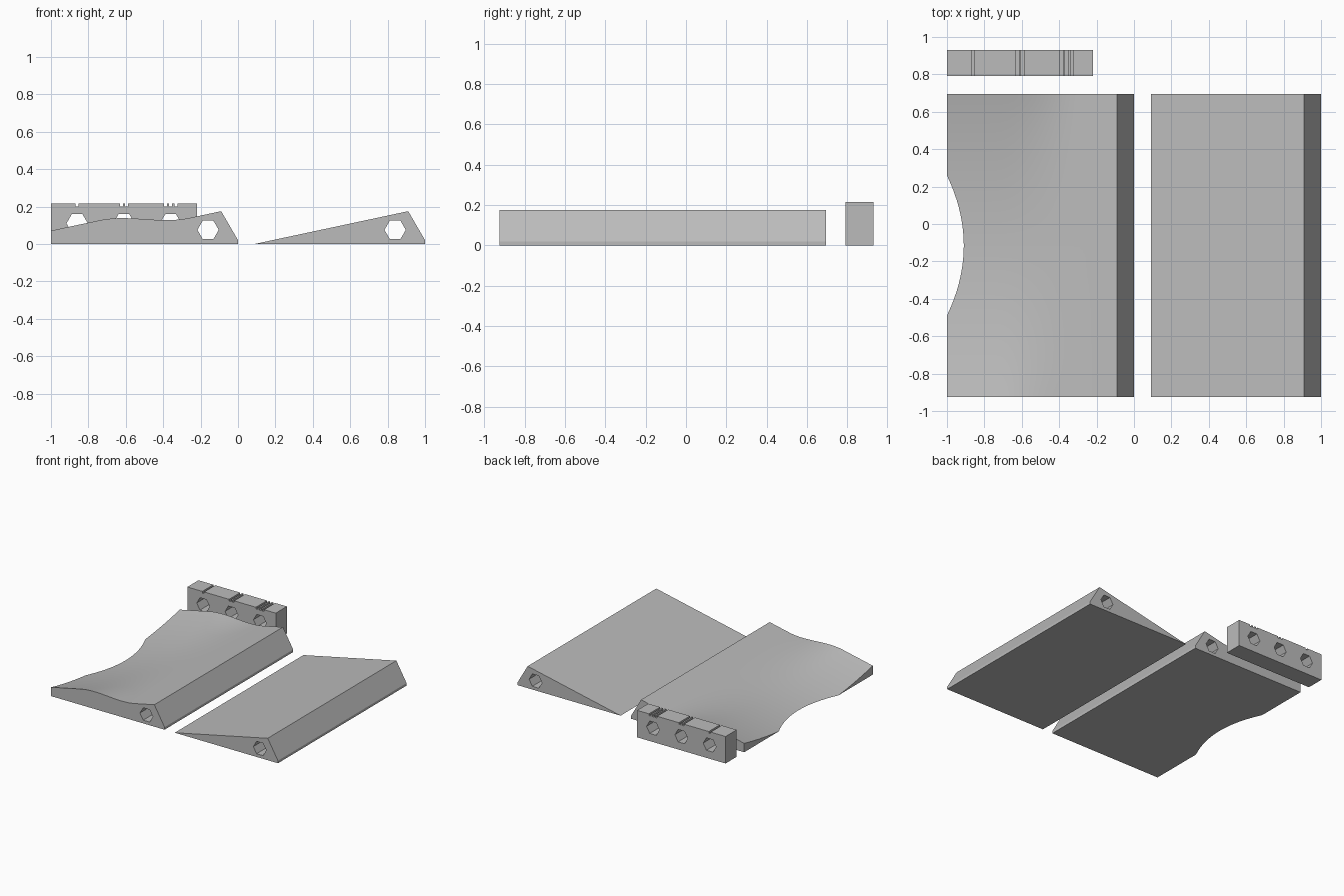
import bpy, bmesh, math
from mathutils import Vector

cube = bpy.data.objects.get("Cube")
if cube:
    bpy.data.objects.remove(cube, do_unlink=True)

grey = bpy.data.materials.new("plain grey")
grey.use_nodes = True
grey.diffuse_color = (0.5, 0.5, 0.5, 1)
grey.node_tree.nodes["Principled BSDF"].inputs["Base Color"].default_value = grey.diffuse_color

FRONT, BACK = -0.925, 0.695
MID = (FRONT + BACK) / 2
HALF = (BACK - FRONT) / 2
HOLE_R = 0.057


def finish(name, bm):
    bmesh.ops.recalc_face_normals(bm, faces=bm.faces)
    mesh = bpy.data.meshes.new(name)
    bm.to_mesh(mesh)
    bm.free()
    mesh.materials.append(grey)
    obj = bpy.data.objects.new(name, mesh)
    bpy.context.collection.objects.link(obj)
    return obj


def prism(name, profile, y0, y1):
    """Extrude an x-z outline along y."""
    bm = bmesh.new()
    face = bm.faces.new([bm.verts.new((x, y0, z)) for x, z in profile])
    moved = bmesh.ops.extrude_face_region(bm, geom=[face])["geom"]
    verts = [v for v in moved if isinstance(v, bmesh.types.BMVert)]
    bmesh.ops.translate(bm, verts=verts, vec=(0, y1 - y0, 0))
    return finish(name, bm)


def bore(obj, x, z, y0, y1):
    """Cut a hexagonal channel right through along y."""
    ring = [(x + HOLE_R * math.cos(math.pi * k / 3), z + HOLE_R * math.sin(math.pi * k / 3))
            for k in range(6)]
    cutter = prism("hex_cutter", ring, y0 - 0.05, y1 + 0.05)
    cutter.hide_render = True
    mod = obj.modifiers.new("bore", 'BOOLEAN')
    mod.operation, mod.solver, mod.object = 'DIFFERENCE', 'EXACT', cutter
    bpy.context.view_layer.objects.active = obj
    bpy.ops.object.modifier_apply(modifier=mod.name)
    bpy.data.objects.remove(cutter, do_unlink=True)


# Plain wedge
wedge = prism("plain_wedge", [(0.09, 0), (1, 0), (1, 0.02), (0.91, 0.175)], FRONT, BACK)
bore(wedge, 0.84, 0.075, FRONT, BACK)


# Contoured wedge: same slope, with the two ends swelling up
def swell(x):
    t = min(max((x + 0.74) / 0.48, 0), 1)
    return 0.09 * (1 - t * t * (3 - 2 * t))


def height(x, y):
    return 0.2134 * (x + 0.91) + swell(x) * ((y - MID) / HALF) ** 2


NX, NY = 28, 40
bm = bmesh.new()
rows = []
for j in range(NY + 1):
    y = FRONT + (BACK - FRONT) * j / NY
    xs = [-1 + 0.91 * i / NX for i in range(NX + 1)]
    row = [(x, y, height(x, y)) for x in xs]
    row += [(0, y, 0.02), (0, y, -0.1), (-1, y, -0.1)]
    rows.append([bm.verts.new(p) for p in row])
n = len(rows[0])
for a, b in zip(rows, rows[1:]):
    for i in range(n):
        k = (i + 1) % n
        bm.faces.new((a[i], a[k], b[k], b[i]))
bm.faces.new(rows[0])
bm.faces.new(rows[-1])
# Trim level with the ground and close the underside
cut = bmesh.ops.bisect_plane(bm, geom=bm.verts[:] + bm.edges[:] + bm.faces[:],
                             plane_co=Vector((0, 0, 0)), plane_no=Vector((0, 0, 1)),
                             clear_inner=True)["geom_cut"]
rim = [e for e in bm.edges if e.is_boundary]
bmesh.ops.contextual_create(bm, geom=rim)
contoured = finish("contoured_wedge", bm)
bore(contoured, -0.16, 0.075, FRONT, BACK)

# Small block with one, two and three tally grooves along the top
TOP, GROOVE, PITCH = 0.215, 0.016, 0.028
centres = [-0.86, -0.61, -0.36]
outline = [(-0.22, 0), (-1, 0), (-1, TOP)]
for count, c in enumerate(centres, 1):
    for k in range(count):
        g = c + (k - (count - 1) / 2) * PITCH
        l, r = g - GROOVE / 2, g + GROOVE / 2
        outline += [(l, TOP), (l, TOP - 0.014), (r, TOP - 0.014), (r, TOP)]
outline.append((-0.22, TOP))
block = prism("grooved_block", outline, 0.79, 0.93)
for c in centres:
    bore(block, c, 0.11, 0.79, 0.93)

# Smooth only the contoured surface, leaving edges sharp
bpy.ops.object.select_all(action='DESELECT')
contoured.select_set(True)
bpy.context.view_layer.objects.active = contoured
bpy.ops.object.shade_smooth_by_angle(angle=math.radians(20))
